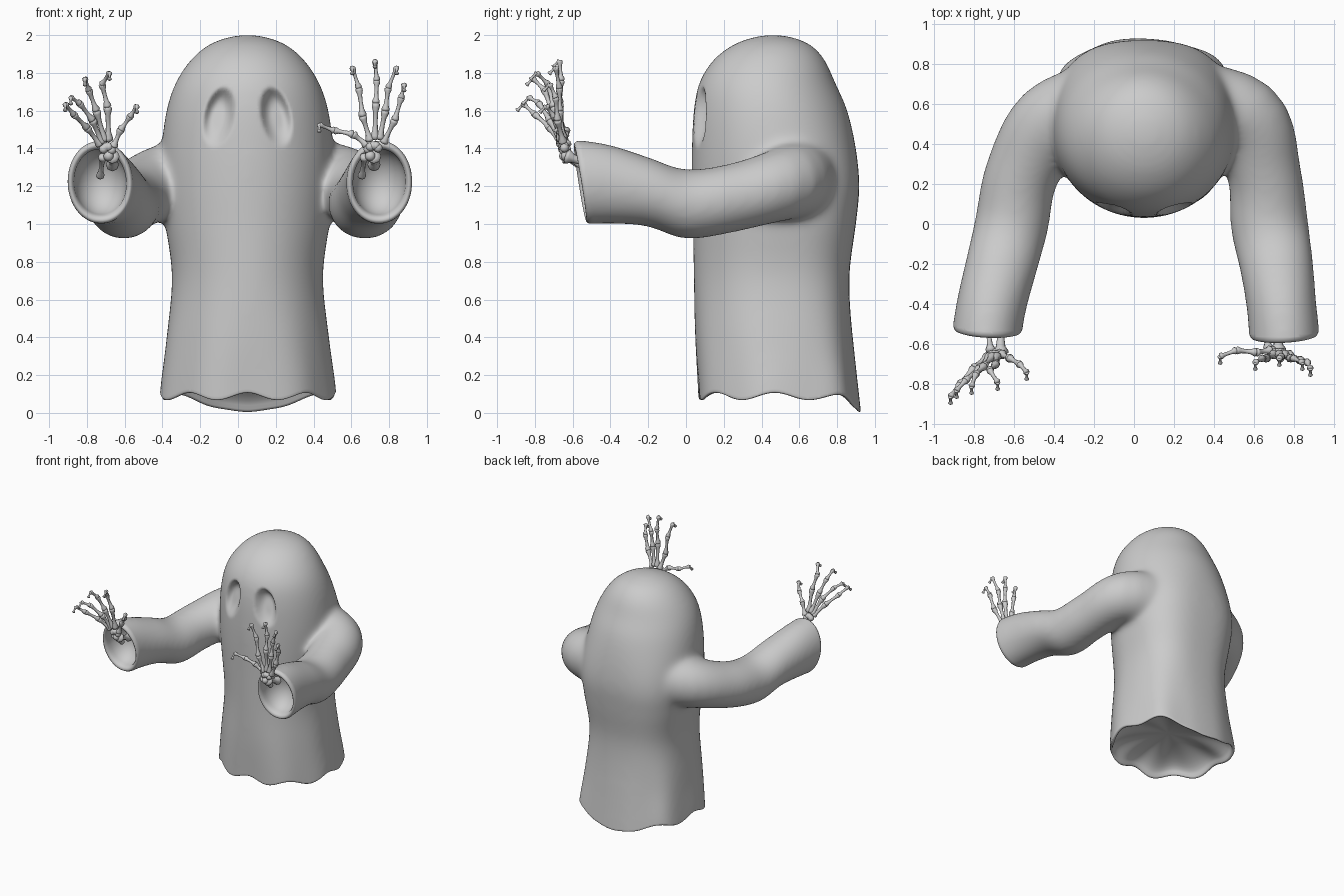
import bpy, bmesh, math
from mathutils import Vector, Matrix

if "Cube" in bpy.data.objects:
    bpy.data.objects.remove(bpy.data.objects["Cube"])

mat = bpy.data.materials.new("plain grey")
mat.use_nodes = True
GREY = (0.6, 0.6, 0.6, 1)
mat.diffuse_color = GREY
mat.node_tree.nodes["Principled BSDF"].inputs["Base Color"].default_value = GREY
CX, CY = 0.05, 0.47


def spline(rows, steps):
    """Catmull-Rom interpolation through rows of numbers."""
    pts = [rows[0]] + list(rows) + [rows[-1]]
    out = []
    for a, b, c, d in zip(pts, pts[1:], pts[2:], pts[3:]):
        for i in range(steps):
            t = i / steps
            out.append([0.5 * (2 * q + (r - p) * t + (2 * p - 5 * q + 4 * r - s) * t * t
                               + (3 * q - p - 3 * r + s) * t ** 3)
                        for p, q, r, s in zip(a, b, c, d)])
    return out + [list(rows[-1])]


def loft(bm, rings):
    loops = [[bm.verts.new(p) for p in ring] for ring in rings]
    n = len(loops[0])
    faces = [bm.faces.new((lo[i], lo[(i + 1) % n], hi[(i + 1) % n], hi[i]))
             for lo, hi in zip(loops, loops[1:]) for i in range(n)]
    faces += [bm.faces.new(loops[0][::-1]), bm.faces.new(loops[-1])]
    bmesh.ops.recalc_face_normals(bm, faces=faces)


def make_object(name, bm):
    mesh = bpy.data.meshes.new(name)
    for f in bm.faces:
        f.smooth = True
    bm.to_mesh(mesh)
    bm.free()
    mesh.materials.append(mat)
    obj = bpy.data.objects.new(name, mesh)
    bpy.context.collection.objects.link(obj)
    return obj


def smoothstep(t):
    t = max(0, min(1, t))
    return t * t * (3 - 2 * t)


def powered(v, e):
    return math.copysign(abs(v) ** e, v)


ANGLES = [2 * math.pi * i / 48 for i in range(48)]

# Sheet body: height, half width, front y, back y
BODY = [(-0.1, .475, .07, .93), (.1, .465, .06, .92), (.4, .43, .045, .88),
        (.72, .4, .04, .865), (1, .435, .035, .9), (1.2, .455, .03, .918),
        (1.4, .455, .03, .9), (1.6, .43, .04, .855), (1.75, .38, .07, .79),
        (1.87, .3, .145, .735), (1.95, .205, .25, .66), (1.99, .1, .36, .56),
        (2.002, .02, .44, .48)]
bm = bmesh.new()
rings = []
for z, hw, front, back in spline(BODY, 5):
    low = smoothstep((0.8 - z) / 0.8)
    squarer_back = 0.26 * smoothstep((1.7 - z) / 0.6)
    ring = []
    for a in ANGLES:
        e = 1 - (squarer_back if math.sin(a) > 0 else 0.12 * low)
        fold = 1 + 0.02 * low * math.cos(7 * a + 1)
        ring.append((CX + hw * fold * powered(math.cos(a), e),
                     (front + back) / 2 + (back - front) / 2 * fold * powered(math.sin(a), e), z))
    rings.append(ring)
loft(bm, rings)

# Sleeves: centre x, y, z, horizontal radius, vertical radius
RIGHT_ARM = [(-.14, .64, 1.25, .18, .22), (-.41, .51, 1.22, .2, .2), (-.56, .25, 1.14, .185, .185),
             (-.61, 0, 1.105, .185, .185), (-.66, -.2, 1.17, .18, .185),
             (-.71, -.4, 1.21, .175, .21), (-.735, -.56, 1.22, .175, .225), (-.74, -.7, 1.22, .175, .225)]
LEFT_ARM = [(.22, .64, 1.25, .18, .22), (.55, .53, 1.22, .205, .2), (.65, .25, 1.14, .185, .185),
            (.675, 0, 1.105, .195, .185), (.71, -.2, 1.17, .185, .185),
            (.735, -.4, 1.21, .175, .21), (.75, -.56, 1.22, .177, .225), (.755, -.7, 1.22, .177, .225)]
for arm in (RIGHT_ARM, LEFT_ARM):
    path = spline(arm, 5)
    rings = []
    for i, (x, y, z, rx, rz) in enumerate(path):
        p, q = path[max(i - 1, 0)], path[min(i + 1, len(path) - 1)]
        side = Vector((q[1] - p[1], p[0] - q[0], 0)).normalized()
        rings.append([Vector((x, y, z)) + side * rx * math.cos(a)
                      + Vector((0, 0, rz * math.sin(a))) for a in ANGLES])
    loft(bm, rings)

# Fuse body and sleeves into one soft sheet
sheet = make_object("ghost_sheet", bm)
remesh = sheet.modifiers.new("fuse", "REMESH")
remesh.mode = "VOXEL"
remesh.voxel_size = 0.015
soft = sheet.modifiers.new("soften", "SMOOTH")
soft.factor, soft.iterations = 0.5, 50
fused = bpy.data.meshes.new_from_object(sheet.evaluated_get(bpy.context.evaluated_depsgraph_get()))
sheet.modifiers.clear()

bm = bmesh.new()
bm.from_mesh(fused)


def hem_end(c):
    return c.z < 0.3


def right_cuff(c):
    return c.y < -.3 and c.x < 0


def left_cuff(c):
    return c.y < -.3 and c.x > 0


# Each opening: which part, centre, outward direction, inner size, hollow depth, rim roll
OPENINGS = [(hem_end, (CX, CY, .1), (0, 0, -1), .95, .13, .008),
            (right_cuff, (-.735, -.51, 1.22), (-.05, -1, -.16), .8, .16, .026),
            (left_cuff, (.75, -.535, 1.22), (.05, -1, -.16), .8, .16, .026)]

# Cut the openings
for test, centre, out, *_ in OPENINGS:
    faces = [f for f in bm.faces if test(f.calc_center_median())]
    geom = set(faces) | {e for f in faces for e in f.edges} | {v for f in faces for v in f.verts}
    bmesh.ops.bisect_plane(bm, geom=list(geom), plane_co=centre, plane_no=out, clear_outer=True)

for v in bm.verts:
    x, y, z = v.co
    # Wavy hem that hangs lower at the back
    w = smoothstep((0.4 - z) / 0.3)
    if w > 0:
        a = math.atan2(y - CY, x - CX)
        back = max(0, math.sin(a)) ** 6
        v.co.z += w * (0.02 * math.cos(8 * a) * (1 - back) - 0.005 - 0.085 * back)
    # Sunken slanted eyes
    for s in (-1, 1):
        dx, dz = (x - CX) * s - 0.152, z - 1.565
        u, t = (dx * .98 + dz * .2) / .085, (dz * .98 - dx * .2) / .17
        d = u * u + t * t
        if y < 0.3 and d < 1:
            v.co.y += smoothstep((1 - d) * 1.05) * (0.06 + 0.035 * t)

# Rolled rims leading into hollow bowls
for test, centre, out, inner, depth, roll in OPENINGS:
    centre, out = Vector(centre), Vector(out).normalized()
    edges = [e for e in bm.edges if e.is_boundary and test(e.verts[0].co)]
    rim = 1 - inner
    steps = [(1 - rim * .08, -roll * .5), (1 - rim * .25, -roll * .9),
             (1 - rim * .5, -roll), (1 - rim * .8, -roll * .7)]
    steps += [(inner * math.cos(t * .15), depth * math.sin(t * .15)) for t in range(11)]
    old_size, old_sink = 1, 0
    for size, sink in steps:
        edges = [g for g in bmesh.ops.extrude_edge_only(bm, edges=edges)["geom"]
                 if isinstance(g, bmesh.types.BMEdge) and g.is_boundary]
        ratio = size / old_size
        for v in {v for e in edges for v in e.verts}:
            spoke = v.co + out * old_sink - centre
            # Rim waves fade faster than the bowl narrows
            wave = out * spoke.dot(out)
            v.co = centre + (spoke - wave) * ratio + wave * ratio ** 2 - out * sink
        old_size, old_sink = size, sink
    bmesh.ops.edgeloop_fill(bm, edges=edges)
bmesh.ops.recalc_face_normals(bm, faces=bm.faces)
for f in bm.faces:
    f.smooth = True
bm.to_mesh(sheet.data)
bm.free()


# Skeleton hands
def bone(bm, a, b, r):
    a, b = Vector(a), Vector(b)
    axis = b - a
    frame = axis.to_track_quat("Z", "Y").to_matrix()
    shape = [(-.03, .4), (.02, 1), (.1, 1), (.25, .62), (.5, .5), (.75, .58), (.9, .9), (.98, .9), (1.03, .35)]
    loft(bm, [[a + axis * t + frame @ Vector((math.cos(k), math.sin(k), 0)) * r * s
               for k in ANGLES[::6]] for t, s in shape])


def hand(name, wrist, fingers):
    bm = bmesh.new()
    wrist = Vector(wrist)
    for finger in fingers:
        for i, (a, b) in enumerate(zip(finger, finger[1:])):
            bone(bm, a, b, 0.024 - 0.003 * i)
        # Curled claw at the tip
        tip = Vector(finger[-1])
        bone(bm, tip, tip + Vector((0, -.035, -.035)), 0.013)
        # Wrist bone below each finger
        spot = wrist.lerp(Vector(finger[0]), 0.6)
        bmesh.ops.create_icosphere(bm, subdivisions=2, radius=0.024, matrix=Matrix.Translation(spot))
    bmesh.ops.create_icosphere(bm, subdivisions=2, radius=0.028, matrix=Matrix.Translation(wrist))
    # Forearm bones reaching into the cuff
    bone(bm, wrist + Vector((.02, 0, 0)), wrist + Vector((.02, .14, -.05)), 0.038)
    bone(bm, wrist + Vector((-.03, .01, 0)), wrist + Vector((-.045, .14, -.11)), 0.024)
    make_object(name, bm)


hand("right_hand", (-.685, -.645, 1.36), [
    [(-.73, -.66, 1.42), (-.80, -.72, 1.51), (-.87, -.80, 1.58), (-.915, -.86, 1.635)],
    [(-.72, -.66, 1.43), (-.77, -.72, 1.55), (-.84, -.78, 1.64), (-.885, -.83, 1.67)],
    [(-.705, -.66, 1.44), (-.75, -.71, 1.60), (-.79, -.75, 1.71), (-.81, -.81, 1.77)],
    [(-.685, -.66, 1.44), (-.69, -.70, 1.62), (-.72, -.73, 1.74), (-.68, -.79, 1.80)],
    [(-.66, -.65, 1.41), (-.62, -.67, 1.50), (-.57, -.70, 1.57), (-.535, -.74, 1.625)]])
hand("left_hand", (.70, -.635, 1.36), [
    [(.68, -.63, 1.42), (.61, -.64, 1.475), (.51, -.63, 1.495), (.43, -.66, 1.525)],
    [(.70, -.65, 1.44), (.66, -.67, 1.57), (.64, -.67, 1.72), (.605, -.69, 1.83)],
    [(.725, -.65, 1.45), (.73, -.67, 1.64), (.735, -.66, 1.76), (.725, -.67, 1.865)],
    [(.75, -.65, 1.45), (.78, -.67, 1.60), (.795, -.67, 1.72), (.84, -.69, 1.83)],
    [(.77, -.65, 1.43), (.83, -.68, 1.55), (.865, -.69, 1.67), (.88, -.72, 1.74)]])
